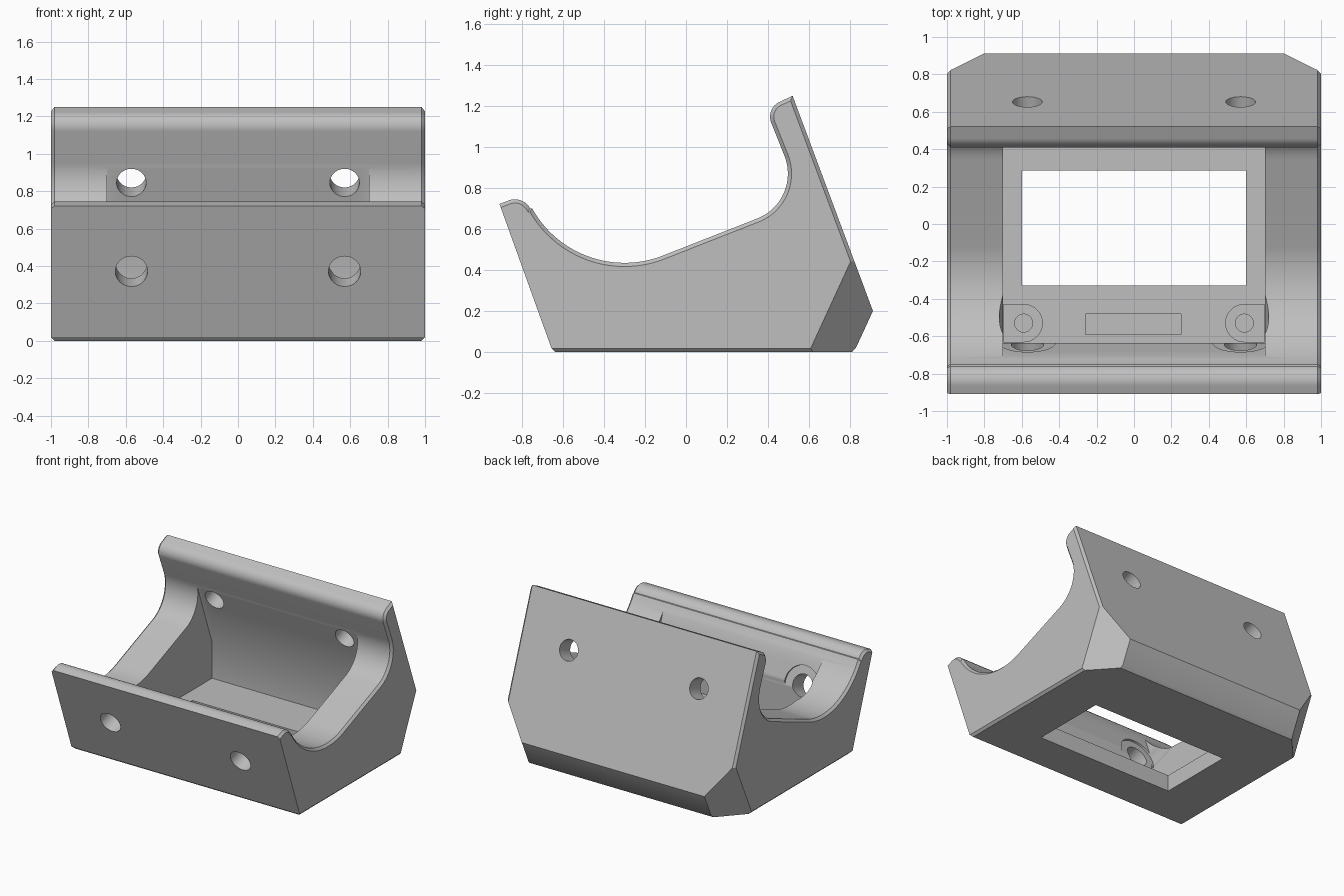
import bpy, bmesh, math
from mathutils import Vector, Matrix

if "Cube" in bpy.data.objects:
    bpy.data.objects.remove(bpy.data.objects["Cube"])

TILT = math.radians(20)
AXIS = Vector((0, math.cos(TILT), math.sin(TILT)))
CH = 0.018

grey = bpy.data.materials.new("light grey")
grey.diffuse_color = (0.52, 0.52, 0.52, 1)
grey.use_nodes = True
grey.node_tree.nodes["Principled BSDF"].inputs["Base Color"].default_value = grey.diffuse_color


def arc(cy, cz, r, a0, a1, n):
    return [(cy + r * math.cos(math.radians(a0 + (a1 - a0) * i / n)),
             cz + r * math.sin(math.radians(a0 + (a1 - a0) * i / n)))
            for i in range(n + 1)]


def loft(rings):
    """Closed solid through rings of equal point count, normals outward."""
    bm = bmesh.new()
    vs = [[bm.verts.new(p) for p in ring] for ring in rings]
    n = len(vs[0])
    for a, b in zip(vs, vs[1:]):
        for i in range(n):
            j = (i + 1) % n
            bm.faces.new((a[i], a[j], b[j], b[i]))
    bm.faces.new(vs[0][::-1])
    bm.faces.new(vs[-1])
    bm.normal_update()
    if bm.calc_volume(signed=True) < 0:
        bmesh.ops.reverse_faces(bm, faces=bm.faces[:])
    return bm


def prism_x(pts, lo, hi):
    return loft([[(x, y, z) for y, z in pts] for x in (lo, hi)])


def prism_z(pts, lo, hi):
    return loft([[(x, y, z) for x, y in pts] for z in (lo, hi)])


def box_pts(a0, b0, a1, b1):
    return [(a0, b0), (a1, b0), (a1, b1), (a0, b1)]


def rod(start, end, r):
    bm = bmesh.new()
    d = end - start
    mat = Matrix.Translation((start + end) / 2) @ d.to_track_quat("Z", "Y").to_matrix().to_4x4()
    bmesh.ops.create_cone(bm, cap_ends=True, segments=48, radius1=r, radius2=r,
                          depth=d.length, matrix=mat)
    return bm


def make(bm, name):
    me = bpy.data.meshes.new(name)
    bm.to_mesh(me)
    bm.free()
    ob = bpy.data.objects.new(name, me)
    bpy.context.collection.objects.link(ob)
    return ob


def inset(pts, dists):
    """Move each outline edge inward by its own distance (anticlockwise outline)."""
    out = []
    n = len(pts)
    for i in range(n):
        p = [Vector(pts[(i + k) % n]) for k in (-1, 0, 1)]
        e1, e2 = (p[1] - p[0]).normalized(), (p[2] - p[1]).normalized()
        n1, n2 = Vector((-e1.y, e1.x)), Vector((-e2.y, e2.x))
        d1, d2 = dists[i - 1], dists[i]
        det = n1.x * n2.y - n1.y * n2.x
        if abs(det) < 0.02:
            v = (n1 + n2).normalized() * (d1 + d2) / 2
        else:
            v = Vector(((d1 * n2.y - d2 * n1.y) / det, (n1.x * d2 - n2.x * d1) / det))
        out.append(tuple(p[1] + v))
    return out


def carve(ob, bm, name):
    """Subtract a cutter from the body, keeping the result only if it is sound."""
    cutter = make(bm, name)
    for solver in ("EXACT", "MANIFOLD", "FLOAT"):
        mod = ob.modifiers.new(name, "BOOLEAN")
        mod.operation, mod.solver, mod.object = "DIFFERENCE", solver, cutter
        bpy.context.view_layer.update()
        dg = bpy.context.evaluated_depsgraph_get()
        me = bpy.data.meshes.new_from_object(ob.evaluated_get(dg))
        ob.modifiers.remove(mod)
        xs = [v.co.x for v in me.vertices]
        if len(me.polygons) > 50 and max(xs) - min(xs) > 1.9:
            ob.data = me
            break
    bpy.data.objects.remove(cutter)


# Cradle body: side outline with saddle curve and two rounded lips
outline = [(-0.657, 0.02), (-0.637, 0), (0.81, 0), (0.829, 0.02), (0.912, 0.2), (0.52, 1.25)]
outline += arc(0.49, 1.148, 0.08, 110, 200, 10)
outline += arc(0.262, 0.87, 0.235, 20, -70, 20)
outline += arc(-0.30, 0.95, 0.515, 290, 209, 28)
outline += arc(-0.835, 0.66, 0.085, 29, 110, 10)
outline += [(-0.91, 0.722)]

# Its ends are chamfered everywhere but on the front wall
dists = [CH] * len(outline)
dists[-1] = dists[0] = 0
small = inset(outline, dists)
body = make(loft([[(x, y, z) for y, z in ring] for x, ring in
                  ((-1, small), (CH - 1, outline), (1 - CH, outline), (1, small))]), "cradle_body")

# Cut off the two lower back corners
for s in (-1, 1):
    n = Vector((0, 0.092, 0.2)).cross(Vector((s * 0.2, -0.22, 0))).normalized()
    n *= 1 if n.y > 0 else -1
    block = bmesh.new()
    place = Matrix.Translation(Vector((s * 0.9, 0.71, 0)) + n * 0.75)
    bmesh.ops.create_cube(block, size=1.5,
                          matrix=place @ n.to_track_quat("Z", "Y").to_matrix().to_4x4())
    carve(body, block, "corner_cutter")

# Pocket, leaning at the top and upright near the floor
carve(body, prism_x([(-0.635, 0.13), (0.675, 0.13), (0.675, 0.417), (0.482, 0.948),
                     (0.3, 1.15), (-0.5, 1.15), (-0.725, 0.68), (-0.635, 0.43)],
                    -0.7, 0.7), "pocket_cutter")
# Window through the floor, and a shallow slot in front of it
carve(body, prism_z(box_pts(-0.6, -0.33, 0.6, 0.285), -0.1, 0.3), "window_cutter")
carve(body, prism_z(box_pts(-0.26, -0.59, 0.25, -0.48), 0.10, 0.2), "slot_cutter")

for s in (-1, 1):
    # Tilted bolt holes through both walls, with a counterbore inside the front wall
    entry = Vector((s * 0.57, -0.787, 0.37))
    carve(body, rod(entry - AXIS * 0.3, entry + AXIS * 0.7, 0.086), "front_hole_cutter")
    carve(body, rod(entry + AXIS * 0.65, entry + AXIS * 2, 0.079), "back_hole_cutter")
    carve(body, rod(entry + AXIS * 0.15, entry + AXIS * 0.52, 0.15), "counterbore_cutter")
    # Rounded seats with pilot holes in the floor
    seat = arc(0.59, -0.53, 0.1, 90, 270, 20) + [(0.699, -0.63), (0.699, -0.43)]
    carve(body, prism_z([(s * x, y) for x, y in seat], 0.105, 0.2), "seat_cutter")
    pilot = Vector((s * 0.59, -0.53, 0.07))
    carve(body, rod(pilot, pilot + Vector((0, 0, 0.13)), 0.048), "pilot_cutter")

body.data.materials.clear()
body.data.materials.append(grey)
bpy.ops.object.select_all(action="DESELECT")
bpy.context.view_layer.objects.active = body
body.select_set(True)
bpy.ops.object.shade_smooth_by_angle(angle=math.radians(25))
